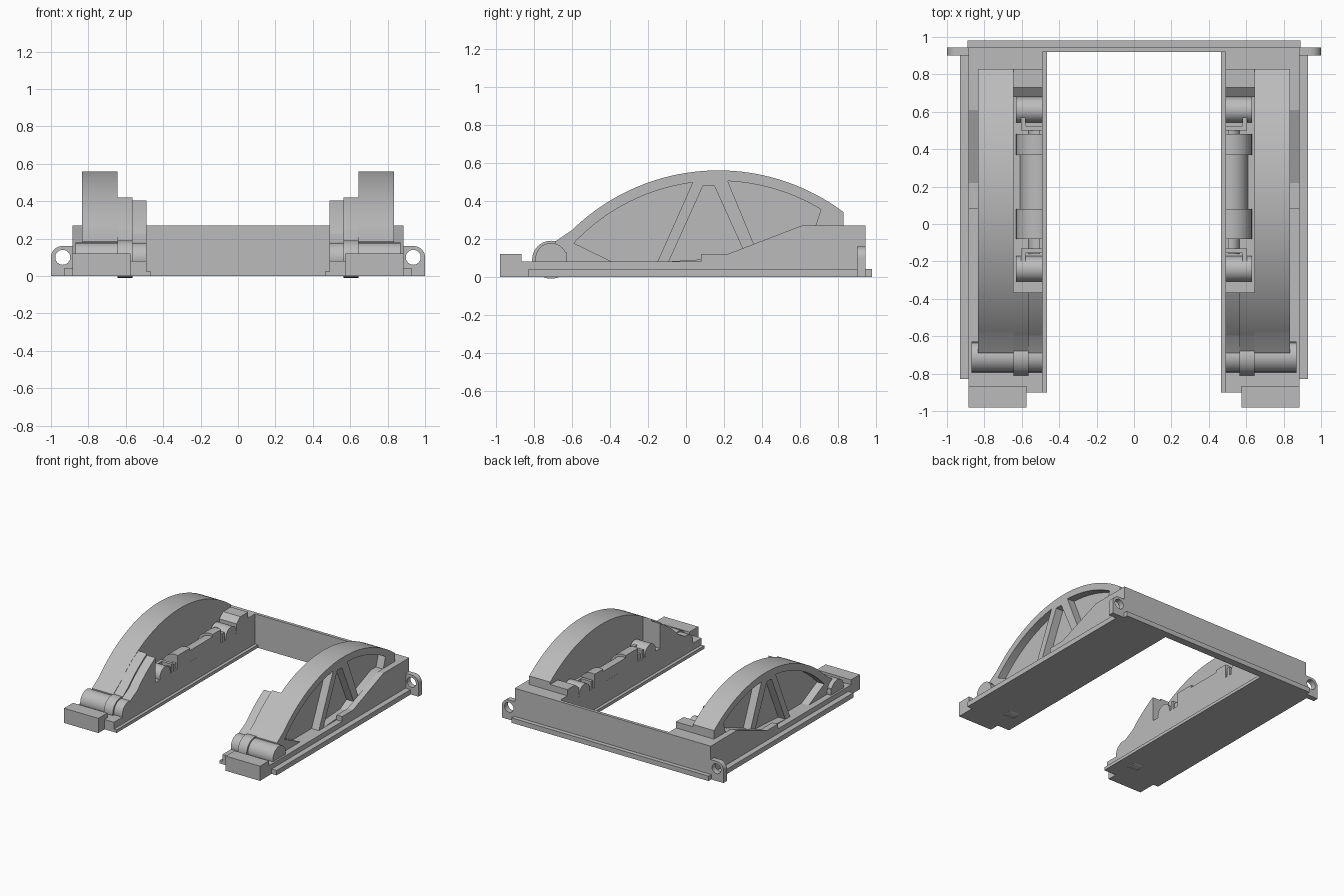
import bpy, bmesh, math

cube = bpy.data.objects.get("Cube")
if cube:
    bpy.data.objects.remove(cube, do_unlink=True)

grey = bpy.data.materials.new("plain_grey")
grey.use_nodes = True
grey.diffuse_color = (0.5, 0.5, 0.5, 1)
grey.node_tree.nodes["Principled BSDF"].inputs["Base Color"].default_value = (0.5, 0.5, 0.5, 1)

INNER = 0.49          # inner face of each side rail
ARC_Y, ARC_Z = 0.17, -0.54   # centre of the arch curve


def prism(name, pts, axis, lo, hi, mirror=True):
    """Extrude a closed profile: (y, z) along x, or (x, z) along y."""
    bm = bmesh.new()

    def vert(p, t):
        return bm.verts.new((t, p[0], p[1]) if axis == "x" else (p[0], t, p[1]))
    a = [vert(p, lo) for p in pts]
    b = [vert(p, hi) for p in pts]
    bm.faces.new(a)
    bm.faces.new(b[::-1])
    for i in range(len(pts)):
        j = (i + 1) % len(pts)
        bm.faces.new((a[i], a[j], b[j], b[i]))
    bmesh.ops.recalc_face_normals(bm, faces=bm.faces)
    mesh = bpy.data.meshes.new(name)
    bm.to_mesh(mesh)
    bm.free()
    mesh.materials.append(grey)
    ob = bpy.data.objects.new(name, mesh)
    bpy.context.collection.objects.link(ob)
    if mirror:
        ob.modifiers.new("both_sides", "MIRROR")
    return ob


def box(name, x0, x1, y0, y1, z0, z1, mirror=True):
    return prism(name, [(y0, z0), (y1, z0), (y1, z1), (y0, z1)], "x", x0, x1, mirror)


def circle(cu, cv, r, start=0, end=360, n=32):
    steps = n if end - start == 360 else n + 1
    angles = [math.radians(start + (end - start) * i / n) for i in range(steps)]
    return [(cu + r * math.cos(a), cv + r * math.sin(a)) for a in angles]


def arch_curve(r, y0, y1, n=32):
    ys = [y0 + (y1 - y0) * i / n for i in range(n + 1)]
    return [(y, ARC_Z + math.sqrt(r * r - (y - ARC_Y) ** 2)) for y in ys]


def select(ob):
    bpy.ops.object.select_all(action="DESELECT")
    ob.select_set(True)
    bpy.context.view_layer.objects.active = ob


def cut(ob, cutter):
    """Subtract the cutter, then discard it."""
    mod = ob.modifiers.new("cut", "BOOLEAN")
    mod.operation, mod.solver, mod.object = "DIFFERENCE", "EXACT", cutter
    select(ob)
    bpy.ops.object.modifier_move_to_index(modifier=mod.name, index=0)
    bpy.ops.object.modifier_apply(modifier=mod.name)
    bpy.data.objects.remove(cutter, do_unlink=True)


def smooth(ob):
    select(ob)
    bpy.ops.object.shade_smooth_by_angle(angle=math.radians(25))


# Base rails and rear crossbar
box("rail_base", INNER, 0.885, -0.9, 0.94, 0, 0.08)
box("outer_ledge", 0.885, 0.93, -0.83, 0.9, 0, 0.04)
box("inner_lip", 0.465, INNER, -0.9, 0.92, 0, 0.025)
box("front_block", 0.575, 0.885, -0.98, -0.865, 0, 0.12)
box("rear_wall", -0.885, 0.885, 0.92, 0.945, 0, 0.27, False)
box("rear_ledge", -0.89, 0.89, 0.945, 0.98, 0, 0.04, False)
box("rear_corner_block", INNER, 0.885, 0.83, 0.94, 0.08, 0.27)

# Mounting ears with bolt holes
ear = prism("mounting_ear", [(0.885, 0), (1, 0)] + circle(0.94, 0.1, 0.06, 0, 90, 8)
            + [(0.885, 0.16)], "y", 0.9, 0.945)
cut(ear, prism("hole_cutter", circle(0.937, 0.1, 0.04), "y", 0.8, 1.0, False))
smooth(ear)

# Arches with three recessed panels separated by struts
arch = prism("arch", [(0.83, 0.05), (-0.69, 0.05), (-0.69, 0.185)]
             + arch_curve(1.1, -0.6, 0.83, 48), "x", 0.645, 0.835)
panels = [
    arch_curve(1.045, -0.59, 0.035) + [(-0.15, 0.08), (-0.39, 0.08)],
    [(0.09, 0.48), (0.148, 0.48), (0.3, 0.145), (0.22, 0.1), (-0.09, 0.081)],
    arch_curve(1.045, 0.22, 0.71) + [(0.68, 0.265), (0.61, 0.265), (0.36, 0.165)],
]
for p in panels:
    cut(arch, prism("panel_cutter", p, "x", 0.77, 0.9, False))
smooth(arch)

# Stepped skirt outside each arch
prism("outer_skirt", [(0.08, 0.06), (0.94, 0.06), (0.94, 0.27), (0.61, 0.27),
                      (0.22, 0.12), (0.08, 0.12)], "x", 0.835, 0.885)

# Inner bay, raised end block and sloping front covers
box("bay_floor", INNER, 0.645, -0.4, 0.83, 0.08, 0.2)
prism("bay_end_block", [(0.68, 0.2), (0.83, 0.2), (0.83, 0.32), (0.73, 0.32), (0.68, 0.28)],
      "x", INNER, 0.645)
for name, r, x0, x1 in (("front_cover", 1.098, 0.565, 0.645),
                        ("front_cover_inset", 1.085, INNER, 0.565)):
    smooth(prism(name, [(-0.365, 0.08), (-0.7, 0.08), (-0.7, 0.17)]
                 + arch_curve(r, -0.6, -0.365), "x", x0, x1))

# Front hinge barrel and knuckle
smooth(prism("hinge_barrel", circle(-0.71, 0.095, 0.083), "x", INNER, 0.87))
smooth(prism("hinge_knuckle", circle(-0.71, 0.09, 0.1), "x", 0.565, 0.645))
box("hinge_stop", 0.835, 0.87, -0.7, -0.63, 0.08, 0.13)

# Damper lying in the bay, sliced flat at the inner face
for name, r, y0, y1 in (("damper_rod", 0.05, -0.16, 0.52),
                        ("damper_body", 0.095, 0.08, 0.37),
                        ("damper_rear_collar", 0.115, 0.37, 0.48),
                        ("damper_front_collar", 0.115, -0.08, 0.08)):
    profile = [(max(x, INNER), z) for x, z in circle(0.515, 0.2, r, -105, 105)]
    smooth(prism(name, profile, "y", y0, y1))

# Damper end pins and their forks
for end, pin_y, tip_y in (("front", -0.24, -0.13), ("rear", 0.61, 0.5)):
    smooth(prism(end + "_pin", circle(pin_y, 0.215, 0.068), "x", INNER, 0.63))
    inward = 0.025 if tip_y > pin_y else -0.025
    y0, y1 = sorted((tip_y, tip_y - inward))
    box(end + "_fork_bridge", INNER, 0.605, y0, y1, 0.2, 0.27)
    y0, y1 = sorted((tip_y, pin_y))
    box(end + "_fork_arm", 0.58, 0.605, y0, y1, 0.2, 0.27)
